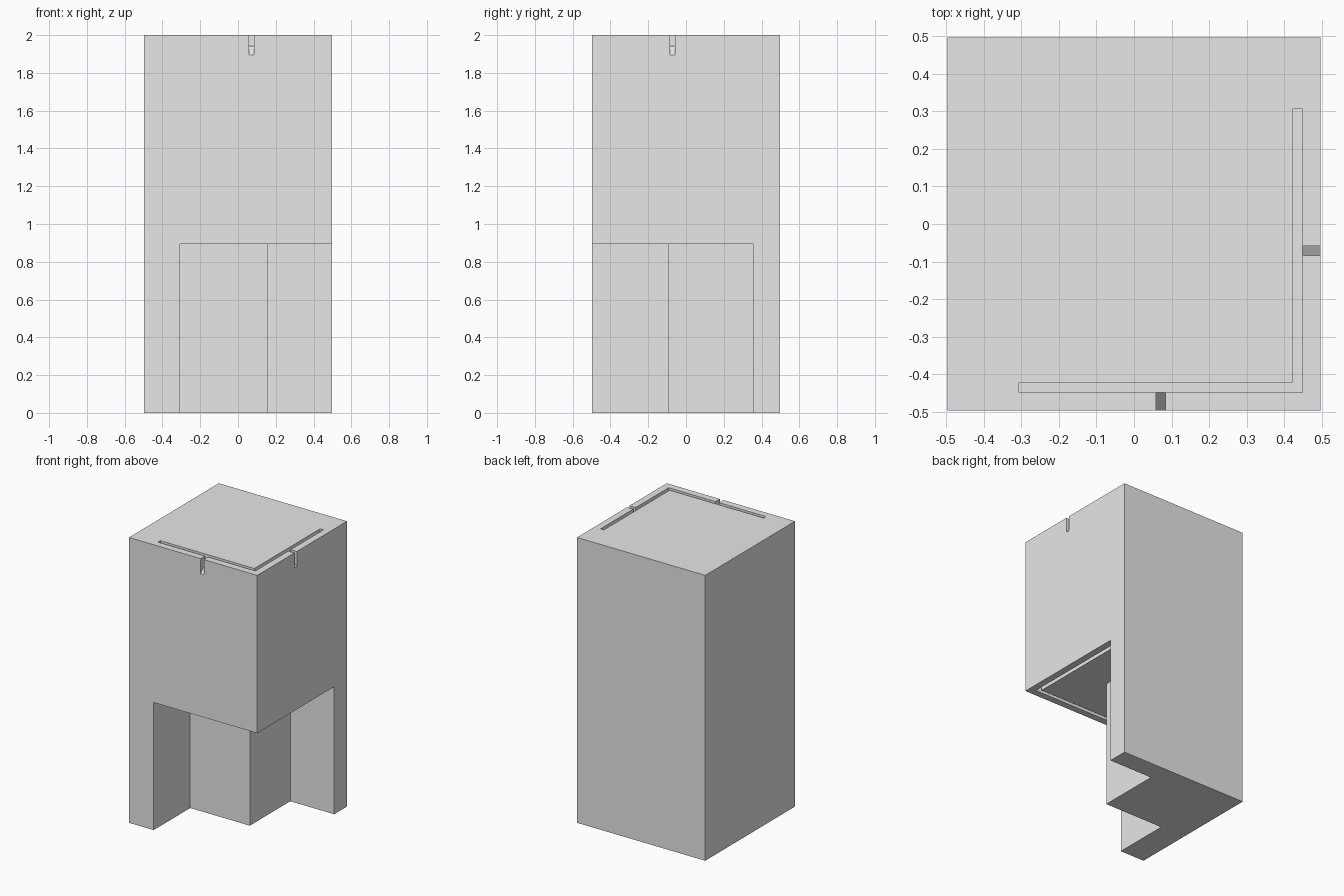
import bpy
import bmesh

if "Cube" in bpy.data.objects:
    bpy.data.objects.remove(bpy.data.objects["Cube"])

H = 0.497            # half width of the block
TOP = 2.0
LEDGE = 0.894        # underside of the overhang
GROOVE = 0.058       # groove depth

grey = bpy.data.materials.new("light grey")
grey.diffuse_color = (0.8, 0.8, 0.8, 1.0)
grey.use_nodes = True
grey.node_tree.nodes["Principled BSDF"].inputs["Base Color"].default_value = grey.diffuse_color


def prism(name, outline, direction):
    """Extrude a closed 3D outline along a direction vector."""
    bm = bmesh.new()
    face = bm.faces.new([bm.verts.new(p) for p in outline])
    ext = bmesh.ops.extrude_face_region(bm, geom=[face])
    verts = [g for g in ext["geom"] if isinstance(g, bmesh.types.BMVert)]
    bmesh.ops.translate(bm, verts=verts, vec=direction)
    bmesh.ops.recalc_face_normals(bm, faces=bm.faces[:])
    mesh = bpy.data.meshes.new(name)
    bm.to_mesh(mesh)
    bm.free()
    mesh.materials.append(grey)
    obj = bpy.data.objects.new(name, mesh)
    bpy.context.collection.objects.link(obj)
    return obj


def upright(name, plan, z0, z1):
    return prism(name, [(x, y, z0) for x, y in plan], (0, 0, z1 - z0))


# Main block
block = upright("block", [(-H, -H), (H, -H), (H, H), (-H, H)], 0, TOP)

# Stepped recess under the front right corner
E = H + 0.1
recess = upright("recess_cutter", [(-0.306, -E), (E, -E), (E, 0.356),
                                   (0.156, 0.356), (0.156, -0.092),
                                   (-0.306, -0.092)], -0.1, LEDGE)

# L-shaped grooves in the top and in the overhang's underside
OUT, INN, END = 0.449, 0.4225, 0.306
groove = [(-END, -OUT), (OUT, -OUT), (OUT, END),
          (INN, END), (INN, -INN), (-END, -INN)]
top_groove = upright("top_groove_cutter", groove, TOP - GROOVE, TOP + 0.1)
low_groove = upright("lower_groove_cutter", groove, LEDGE - 0.05, LEDGE + GROOVE)

# Drain notches with sloped floors, from the groove to the outer faces
N0, N1 = 0.058, 0.0845
SLOPE = 0.048 / (H - OUT)
z_in = TOP - GROOVE
profile = [(OUT - 0.01, z_in), (OUT, z_in), (E, z_in - SLOPE * (E - OUT)),
           (E, TOP + 0.1), (OUT - 0.01, TOP + 0.1)]
front_notch = prism("front_notch_cutter",
                    [(N0, -d, z) for d, z in profile], (N1 - N0, 0, 0))
right_notch = prism("right_notch_cutter",
                    [(d, -N1, z) for d, z in profile], (0, N1 - N0, 0))

# Cut everything out of the block
cutters = [recess, top_groove, low_groove, front_notch, right_notch]
for cutter in cutters:
    mod = block.modifiers.new(cutter.name, "BOOLEAN")
    mod.operation = "DIFFERENCE"
    mod.solver = "EXACT"
    mod.object = cutter

bpy.context.view_layer.objects.active = block
block.select_set(True)
for mod in list(block.modifiers):
    bpy.ops.object.modifier_apply(modifier=mod.name)
for cutter in cutters:
    bpy.data.objects.remove(cutter, do_unlink=True)
